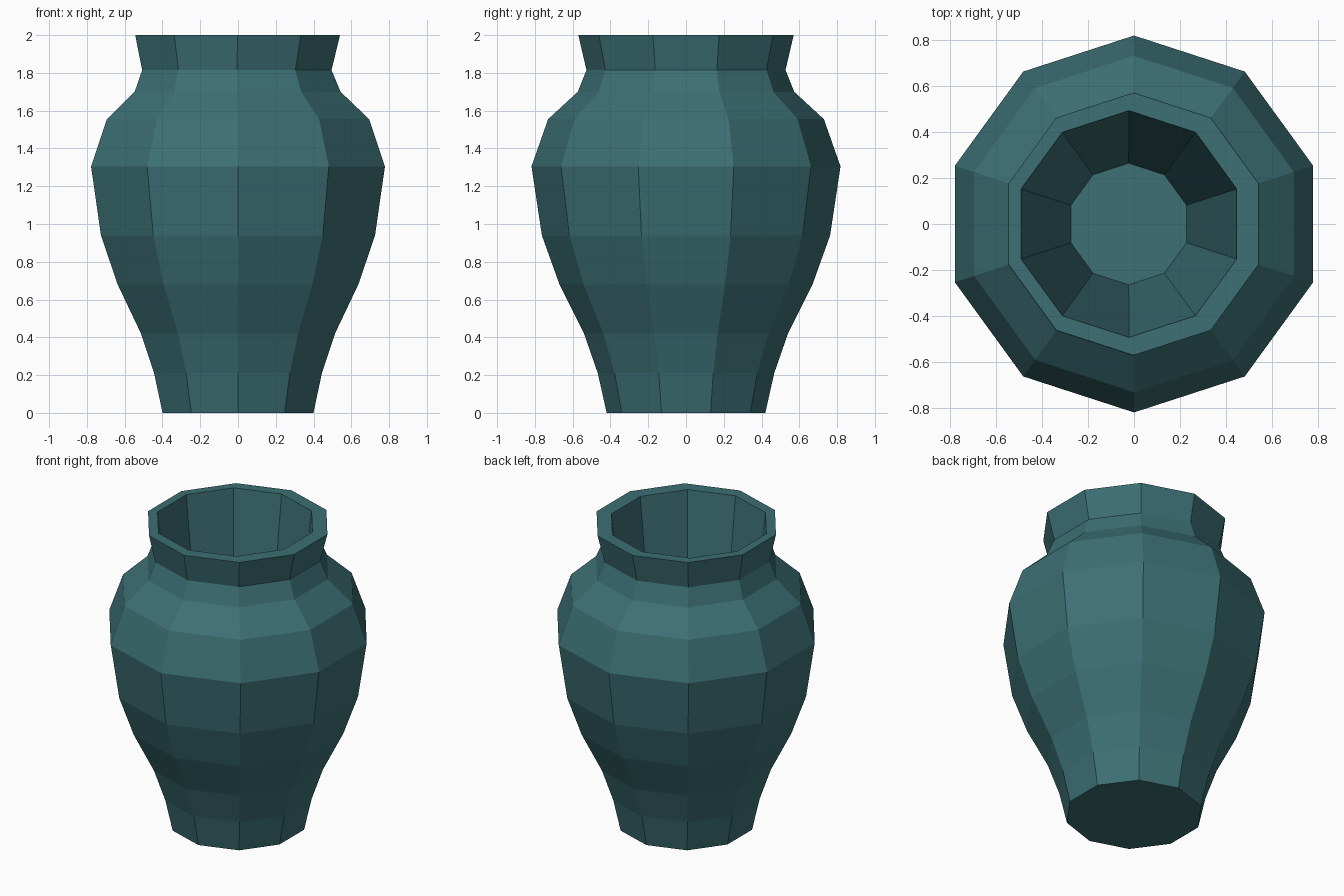
import bpy, bmesh
from math import radians, sin, cos

if "Cube" in bpy.data.objects:
    bpy.data.objects.remove(bpy.data.objects["Cube"])

SIDES = 10

# Profile rings: (radius, height, x offset)
outer = [(0.42, 0, 0), (0.467, 0.21, 0), (0.54, 0.42, 0), (0.67, 0.68, 0),
         (0.763, 0.94, 0), (0.818, 1.305, 0), (0.73, 1.555, 0),
         (0.573, 1.70, -0.002), (0.527, 1.815, -0.006), (0.57, 2.0, -0.002)]
inner = [(0.492, 2.0, -0.022), (0.264, 0.1, -0.023)]


def lathe(name, profile):
    """Faceted closed solid through a stack of regular polygon rings."""
    bm = bmesh.new()
    rings = []
    for r, z, dx in profile:
        angles = [radians(90 + 360 * i / SIDES) for i in range(SIDES)]
        rings.append([bm.verts.new((dx + r * cos(a), r * sin(a), z)) for a in angles])
    for a, b in zip(rings, rings[1:]):
        for i in range(SIDES):
            j = (i + 1) % SIDES
            bm.faces.new((a[i], a[j], b[j], b[i]))
    bm.faces.new(rings[0][::-1])   # underside
    bm.faces.new(rings[-1])        # inside floor
    bmesh.ops.recalc_face_normals(bm, faces=bm.faces[:])
    mesh = bpy.data.meshes.new(name)
    bm.to_mesh(mesh)
    bm.free()
    obj = bpy.data.objects.new(name, mesh)
    bpy.context.collection.objects.link(obj)
    return obj


# Vase: outer wall, rim and tapered hollow
vase = lathe("vase", outer + inner)

# Dark teal glaze
glaze = bpy.data.materials.new("teal_glaze")
glaze.diffuse_color = (0.045, 0.16, 0.175, 1)
glaze.use_nodes = True
glaze.node_tree.nodes["Principled BSDF"].inputs["Base Color"].default_value = glaze.diffuse_color
vase.data.materials.append(glaze)
